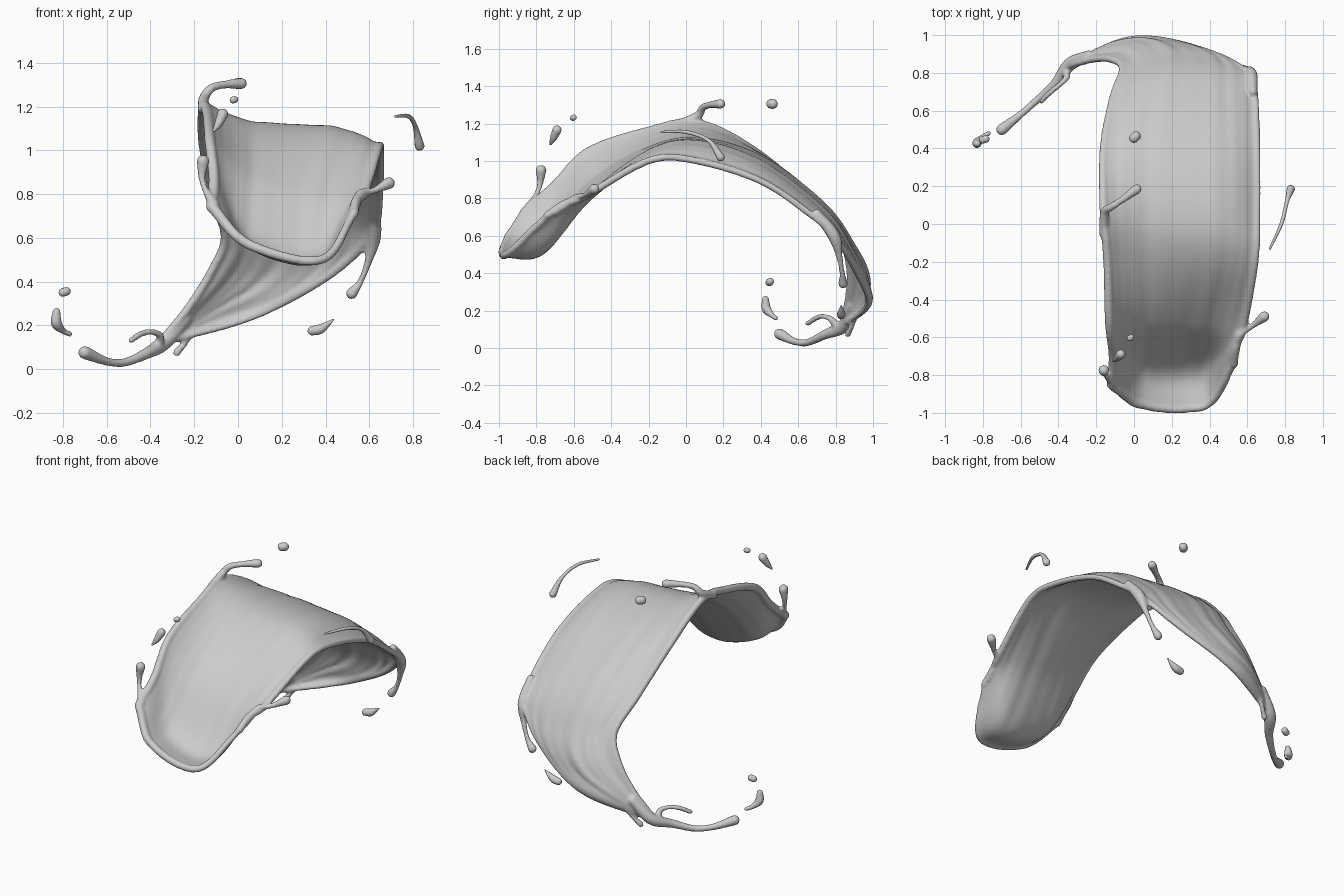
import bpy, bmesh, math
from mathutils import Vector

if "Cube" in bpy.data.objects:
    bpy.data.objects.remove(bpy.data.objects["Cube"])


def catmull(pts, t):
    """Smooth interpolation through pts (Vectors of any size), t in 0..1."""
    n = len(pts) - 1
    i = min(int(t * n), n - 1)
    f = t * n - i
    p1, p2 = pts[i], pts[i + 1]
    p0 = pts[i - 1] if i > 0 else p1 * 2 - p2
    p3 = pts[i + 2] if i + 2 <= n else p2 * 2 - p1
    return 0.5 * (p1 * 2 + (p2 - p0) * f + (p0 * 2 - p1 * 5 + p2 * 4 - p3) * f * f
                  + (p1 * 3 - p0 - p2 * 3 + p3) * f ** 3)


def make_object(name, bm):
    me = bpy.data.meshes.new(name)
    bmesh.ops.recalc_face_normals(bm, faces=bm.faces)
    for f in bm.faces:
        f.smooth = True
    bm.to_mesh(me)
    bm.free()
    ob = bpy.data.objects.new(name, me)
    bpy.context.collection.objects.link(ob)
    return ob


def strand(name, pts, steps=32, sides=12):
    """Round-ended tube through (x, y, z, radius) points."""
    pts = [Vector(p) for p in pts]
    bm = bmesh.new()
    samples = [catmull(pts, i / steps) for i in range(steps + 1)]
    c = [s.to_3d() for s in samples]
    r = [max(s[3], 0.003) for s in samples]
    d0, d1 = (c[0] - c[1]).normalized(), (c[-1] - c[-2]).normalized()
    caps = [(math.sin(a), math.cos(a)) for a in (0.4, 0.8, 1.2, 1.5)]
    c = [c[0] + d0 * r[0] * s for s, k in caps[::-1]] + c + [c[-1] + d1 * r[-1] * s for s, k in caps]
    r = [r[0] * k for s, k in caps[::-1]] + r + [r[-1] * k for s, k in caps]
    rings, side = [], None
    for i in range(len(c)):
        d = (c[min(i + 1, len(c) - 1)] - c[max(i - 1, 0)]).normalized()
        side = d.orthogonal() if side is None else side - d * side.dot(d)
        side.normalize()
        up = d.cross(side)
        rings.append([bm.verts.new(c[i] + r[i] * (side * math.cos(a) + up * math.sin(a)))
                      for a in (2 * math.pi * k / sides for k in range(sides))])
    for a, b in zip(rings, rings[1:]):
        for k in range(sides):
            j = (k + 1) % sides
            bm.faces.new((a[k], a[j], b[j], b[k]))
    bm.faces.new(rings[0])
    bm.faces.new(rings[-1])
    return make_object(name, bm)


# Cross-sections of the liquid sheet, front lip to back tail, each left to right
sections = [[Vector(p) for p in row] for row in [
    [(-.12, -.85, .74), (.05, -.96, .57), (.38, -.96, .50), (.53, -.74, .71)],
    [(-.11, -.70, .87), (.04, -.76, .60), (.36, -.76, .52), (.54, -.65, .77)],
    [(-.13, -.52, 1.05), (.06, -.52, .88), (.38, -.52, .80), (.58, -.54, .81)],
    [(-.14, -.20, 1.16), (.06, -.20, 1.07), (.45, -.20, 1.04), (.64, -.20, 1.0)],
    [(-.16, .07, 1.20), (.06, .07, 1.12), (.45, .06, 1.09), (.65, .05, 1.0)],
    [(-.16, .40, 1.03), (.06, .40, 1.02), (.45, .40, .98), (.65, .40, .89)],
    [(-.11, .67, .78), (.10, .73, .77), (.45, .73, .73), (.64, .68, .70)],
    [(-.06, .82, .60), (.13, .89, .55), (.43, .87, .53), (.61, .79, .60)],
    [(-.12, .87, .45), (.04, .96, .40), (.26, .95, .36), (.41, .90, .42)],
    [(-.22, .87, .29), (-.13, .94, .28), (-.02, .98, .24), (.07, .97, .24)],
    [(-.34, .84, .14), (-.335, .845, .135), (-.33, .85, .13), (-.33, .85, .125)],
]]


def surface(u, v):
    p = catmull([catmull(row, u) for row in sections[:]], v)
    out = Vector((0, p.y, p.z - 0.3)).normalized()
    streak = math.sin(u * 31 + 2 * v) + 0.7 * math.sin(u * 52 - v)
    amp = (0.0015 + 0.006 * max(0, v - 0.5)) * min(1, (1 - v) * 6)
    return p + out * streak * amp


# Sheet surface
NU, NV = 44, 110
bm = bmesh.new()
grid = [[bm.verts.new(surface(i / NU, j / NV)) for i in range(NU + 1)] for j in range(NV + 1)]
for j in range(NV):
    for i in range(NU):
        bm.faces.new((grid[j][i], grid[j][i + 1], grid[j + 1][i + 1], grid[j + 1][i]))
splash = make_object("splash_sheet", bm)
solid = splash.modifiers.new("thickness", 'SOLIDIFY')
solid.thickness, solid.offset = 0.026, 0


# Thick rolled rims along the sheet's edges
def rim(name, path, radius):
    return strand(name, [(*surface(*path(k / 40)), radius * (1 - 0.3 * k / 40)) for k in range(41)], 120)


parts = [
    rim("left_rim", lambda t: (0, t), 0.026),
    rim("right_rim", lambda t: (1, t), 0.022),
    rim("front_rim", lambda t: (t, 0), 0.026),
]

# Tendrils attached to the sheet
tendrils = {
    "top_tendril": [(-.16, -.05, 1.19, .026), (-.155, .06, 1.24, .024), (-.12, .09, 1.285, .02),
                    (-.06, .13, 1.30, .019), (.015, .185, 1.305, .027)],
    "front_left_tendril": [(-.11, -.84, .75, .026), (-.15, -.80, .82, .015),
                           (-.165, -.78, .88, .017), (-.16, -.775, .95, .03)],
    "front_right_tendril": [(.53, -.70, .73, .024), (.56, -.59, .80, .022),
                            (.62, -.545, .815, .015), (.69, -.49, .85, .029)],
    "right_drip": [(.63, .70, .72, .024), (.62, .79, .60, .034), (.595, .82, .49, .018),
                   (.56, .835, .40, .015), (.52, .84, .345, .027)],
    "tail": [(-.24, .89, .23, .03), (-.34, .845, .12, .036), (-.42, .74, .07, .026), (-.52, .65, .03, .02),
             (-.60, .58, .035, .02), (-.70, .50, .075, .031)],
    "tail_branch": [(-.37, .81, .10, .024), (-.355, .78, .15, .018), (-.39, .74, .168, .014),
                    (-.44, .70, .162, .015), (-.49, .65, .13, .014)],
    "tail_drip": [(-.19, .92, .21, .016), (-.23, .895, .135, .013), (-.28, .865, .075, .018)],
}
parts += [strand(n, p) for n, p in tendrils.items()]

# Fuse sheet, rims and tendrils into one smooth liquid body
bpy.context.view_layer.objects.active = splash
splash.select_set(True)
bpy.ops.object.modifier_apply(modifier="thickness")
for p in parts:
    p.select_set(True)
bpy.ops.object.join()
fuse = splash.modifiers.new("fuse", 'REMESH')
fuse.mode, fuse.voxel_size, fuse.use_smooth_shade = 'VOXEL', 0.009, True
soft = splash.modifiers.new("soften", 'SMOOTH')
soft.factor, soft.iterations = 0.5, 4

# Free flying droplets
droplets = {
    "right_arc_droplet": [(.72, -.13, 1.155, .006), (.78, 0, 1.155, .010), (.81, .12, 1.11, .011),
                          (.83, .185, 1.02, .022)],
    "lower_right_droplet": [(.34, .83, .175, .022), (.38, .83, .185, .022), (.435, .83, .225, .004)],
    "front_droplet": [(-.11, -.725, 1.09, .006), (-.09, -.71, 1.12, .018), (-.07, -.69, 1.165, .025)],
    "tail_droplet": [(-.83, .425, .26, .018), (-.83, .43, .21, .025), (-.80, .46, .175, .014),
                     (-.77, .48, .16, .011)],
    "small_front_droplet": [(-.022, -.605, 1.23, .016), (-.015, -.60, 1.232, .016)],
    "top_droplet": [(0, .455, 1.305, .026), (.01, .465, 1.305, .026)],
    "small_tail_droplet": [(-.80, .445, .35, .02), (-.785, .45, .355, .02)],
}
for n, p in droplets.items():
    strand(n, p, 16)
